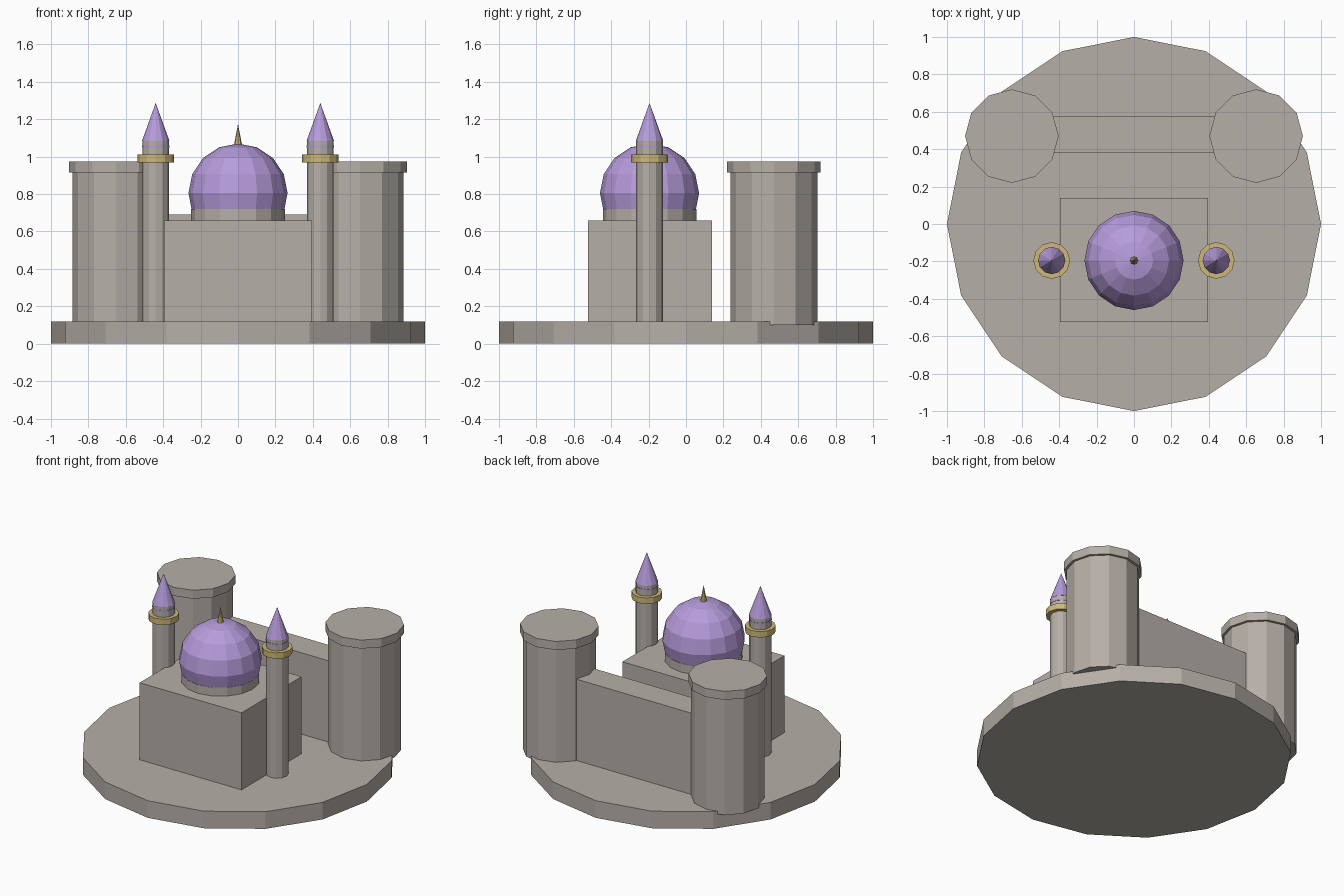
import bpy
from math import pi

cube = bpy.data.objects.get("Cube")
if cube:
    bpy.data.objects.remove(cube, do_unlink=True)


def material(name, color):
    m = bpy.data.materials.new(name)
    m.use_nodes = True
    m.diffuse_color = (*color, 1)
    m.node_tree.nodes["Principled BSDF"].inputs["Base Color"].default_value = (*color, 1)
    return m


stone = material("warm grey stone", (0.47, 0.43, 0.39))
purple = material("lilac roof", (0.47, 0.33, 0.71))
gold = material("pale gold", (0.62, 0.48, 0.19))


def finish(name, mat):
    ob = bpy.context.object
    ob.name = name
    ob.data.materials.append(mat)
    return ob


def column(name, mat, x, y, z0, z1, r0, sides, r1=None):
    """Upright prism or cone between two heights."""
    bpy.ops.mesh.primitive_cone_add(
        vertices=sides, radius1=r0, radius2=r0 if r1 is None else r1,
        depth=z1 - z0, location=(x, y, (z0 + z1) / 2))
    return finish(name, mat)


def block(name, mat, x0, x1, y0, y1, z0, z1):
    bpy.ops.mesh.primitive_cube_add(
        size=1, location=((x0 + x1) / 2, (y0 + y1) / 2, (z0 + z1) / 2))
    ob = finish(name, mat)
    ob.scale = (x1 - x0, y1 - y0, z1 - z0)
    return ob


# Ground slab
column("base", stone, 0, 0, 0, 0.12, 1, 16)

# Hall with drum, dome and finial
hall_y = -0.195
block("hall", stone, -0.395, 0.395, -0.525, 0.14, 0.1, 0.66)
column("dome_drum", stone, 0, hall_y, 0.65, 0.72, 0.25, 16)
bpy.ops.mesh.primitive_uv_sphere_add(
    segments=16, ring_count=8, radius=0.265, location=(0, hall_y, 0.805))
finish("dome", purple)
column("dome_finial", gold, 0, hall_y, 1.05, 1.175, 0.024, 8, 0)

# Rear curtain wall
block("rear_wall", stone, -0.65, 0.65, 0.38, 0.575, 0.1, 0.69)

# Paired minarets and rear towers
for side, s in (("left", 1), ("right", -1)):
    x = s * 0.44
    column(side + "_minaret_shaft", stone, x, hall_y, 0.1, 1.085, 0.071, 12)
    column(side + "_minaret_balcony", gold, x, hall_y, 0.97, 1.012, 0.098, 12)
    column(side + "_minaret_band", purple, x, hall_y, 1.05, 1.06, 0.073, 12)
    column(side + "_minaret_roof", purple, x, hall_y, 1.085, 1.287, 0.073, 12, 0)

    column(side + "_tower", stone, s * 0.653, 0.47, 0.1, 0.92, 0.233, 12)
    column(side + "_tower_cap", stone, s * 0.653, 0.47, 0.915, 0.975, 0.25, 12)
